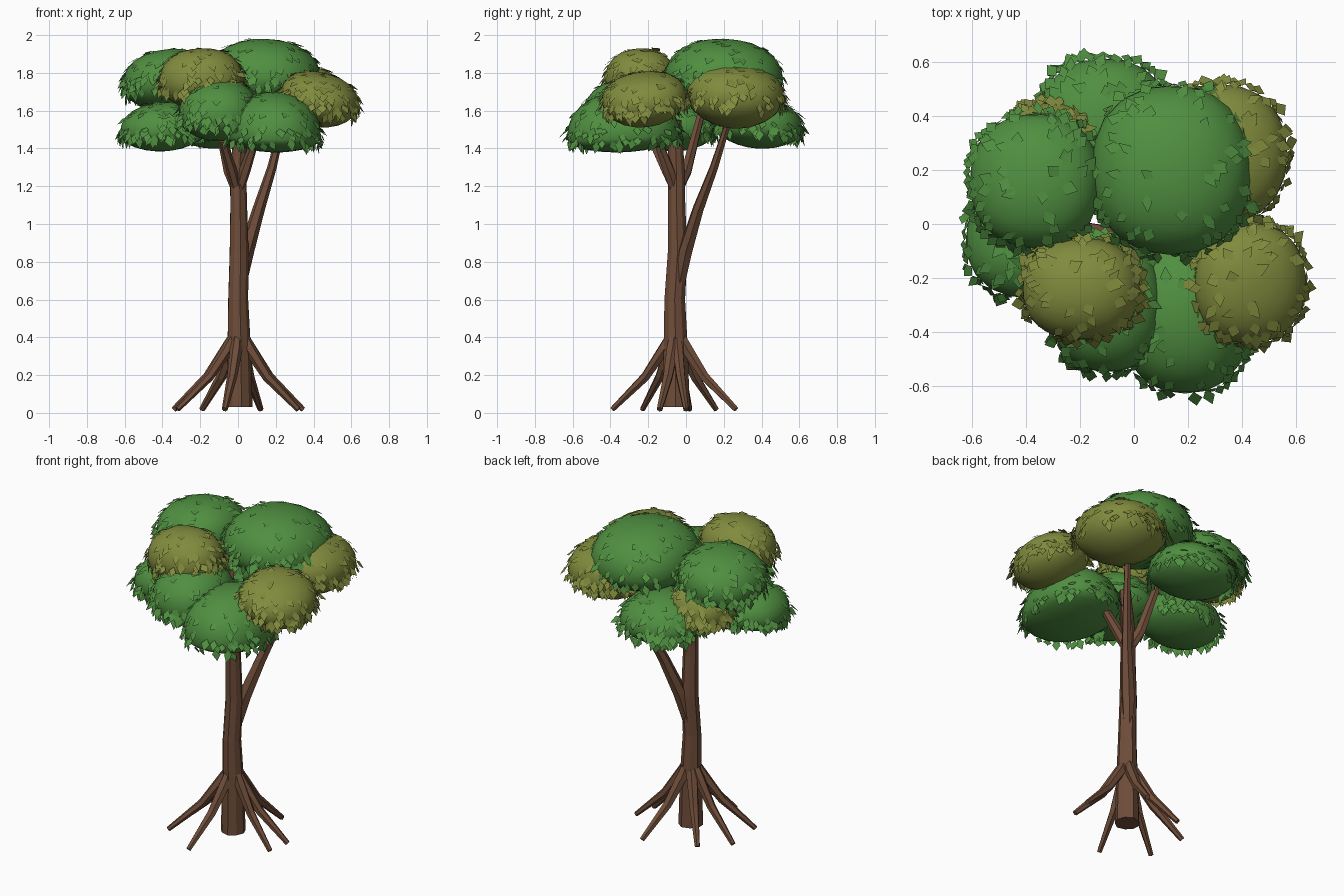
import bpy, bmesh, math, random
from mathutils import Vector, Matrix

random.seed(7)
cube = bpy.data.objects.get("Cube")
if cube:
    bpy.data.objects.remove(cube)


def material(name, rgb):
    m = bpy.data.materials.new(name)
    m.use_nodes = True
    m.diffuse_color = (*rgb, 1)
    bsdf = m.node_tree.nodes["Principled BSDF"]
    bsdf.inputs["Base Color"].default_value = (*rgb, 1)
    bsdf.inputs["Roughness"].default_value = 0.9
    return m


BARK = material("bark_brown", (0.16, 0.075, 0.042))
GREEN = material("leaf_green", (0.08, 0.275, 0.052))
OLIVE = material("leaf_olive", (0.22, 0.26, 0.047))


def finish(bm, name, mat, smooth=False):
    mesh = bpy.data.meshes.new(name)
    bm.to_mesh(mesh)
    bm.free()
    mesh.materials.append(mat)
    mesh.polygons.foreach_set("use_smooth", [smooth] * len(mesh.polygons))
    ob = bpy.data.objects.new(name, mesh)
    bpy.context.collection.objects.link(ob)


def limb(name, stops, sides=6, rough=0.1):
    """Faceted tapering tube through (x, y, z, radius) stops."""
    bm = bmesh.new()
    pts = [Vector(s[:3]) for s in stops]
    ridge = [1 + random.uniform(-rough, rough) for _ in range(sides)]
    rings = []
    for i, p in enumerate(pts):
        along = pts[min(i + 1, len(pts) - 1)] - pts[max(i - 1, 0)]
        turn = Vector((0, 0, 1)).rotation_difference(along)
        ring = []
        for k in range(sides):
            a = math.tau * k / sides
            r = stops[i][3] * ridge[k]
            ring.append(bm.verts.new(p + turn @ Vector((r * math.cos(a), r * math.sin(a), 0))))
        rings.append(ring)
    for lo, hi in zip(rings, rings[1:]):
        for k in range(sides):
            n = (k + 1) % sides
            bm.faces.new((lo[k], lo[n], hi[n], hi[k]))
    bm.faces.new(rings[0][::-1])
    bm.faces.new(rings[-1])
    finish(bm, name, BARK)


# Trunk
limb("trunk", [(0.005, -0.055, 0.03, 0.074), (0.005, -0.055, 0.35, 0.064),
               (0, -0.06, 0.6, 0.055), (0.005, -0.045, 0.85, 0.052),
               (0.003, -0.05, 1.1, 0.046), (0, -0.05, 1.26, 0.045),
               (0.015, -0.06, 1.55, 0.035)], 9, 0.06)

# Side bough and the forks under the crown
limb("side_bough", [(0.005, -0.04, 0.66, 0.035), (0.045, 0, 0.86, 0.042),
                    (0.11, 0.067, 1.08, 0.033), (0.18, 0.15, 1.3, 0.025),
                    (0.245, 0.235, 1.57, 0.018)])
for i, (x, y, z) in enumerate([(0.09, -0.15, 1.44), (-0.08, -0.18, 1.44), (-0.11, 0.08, 1.58)]):
    limb(f"fork_branch_{i + 1}", [(0, -0.05, 1.16, 0.026),
                                  (x * 0.4, -0.05 + (y + 0.05) * 0.4, 1.28, 0.031),
                                  (x, y, z, 0.022)])

# Splayed roots, from tip up to the trunk
for i, (x, y) in enumerate([(-0.32, -0.23), (-0.07, -0.39), (0.32, -0.14), (0.345, 0),
                            (0.12, 0.265), (-0.19, 0.16), (-0.34, 0.02)]):
    base, tip = Vector((0.005, -0.055)), Vector((x, y))
    stops = []
    for t, z, r in [(1, 0.018, 0.015), (0.48, 0.19, 0.026),
                    (0.18, 0.34, 0.033), (0.08, 0.41, 0.024)]:
        p = base.lerp(tip, t)
        stops.append((p.x, p.y, z, r))
    limb(f"root_{i + 1}", stops)


class Clump:
    """Leaf mass: boxy dome above, narrowing cup below, leaning outward."""

    def __init__(self, centre, size, up, down, lean):
        self.centre, self.size, self.up, self.down = Vector(centre), size, up, down
        out = Vector((centre[0], centre[1], 0)).normalized()
        self.turn = Matrix.Rotation(math.radians(lean), 3, Vector((-out.y, out.x, 0)))

    def point(self, d):
        q = d / sum(abs(c) ** 2.25 for c in d) ** (1 / 2.25)
        h = self.up
        if q.z < 0:
            h = self.down
            q.xy *= 1 - 0.22 * q.z * q.z
        return self.centre + self.turn @ Vector((q.x * self.size[0], q.y * self.size[1], q.z * h))

    def normal(self, d):
        h = self.up if d.z > 0 else self.down
        n = Vector((d.x / self.size[0], d.y / self.size[1], d.z / h))
        return (self.turn @ n).normalized()


def foliage(name, mat, clump):
    # Smooth leaf mass
    bm = bmesh.new()
    bmesh.ops.create_icosphere(bm, subdivisions=3, radius=1)
    for v in bm.verts:
        v.co = clump.point(v.co.normalized())
    finish(bm, name, mat, True)

    # Loose leaves: sparse on the dome, a hanging fringe round the rim
    bm = bmesh.new()
    for i in range(165):
        rim = i < 105
        z = random.uniform(-0.25, 0.25) if rim else random.uniform(0.2, 0.97)
        a = random.uniform(0, math.tau)
        r = math.sqrt(1 - z * z)
        d = Vector((r * math.cos(a), r * math.sin(a), z))
        p, n = clump.point(d), clump.normal(d)
        fall = Vector((random.uniform(-0.4, 0.4), random.uniform(-0.4, 0.4), -1))
        fall = (fall - n * fall.dot(n)).normalized()
        side = n.cross(fall)
        fall = (fall + n * (random.uniform(0.1, 0.8) if rim else 0.12)).normalized()
        length = random.uniform(0.045, 0.075)
        half = random.uniform(0.017, 0.028)
        corners = (p - n * 0.002, p + fall * length * 0.45 + side * half, p + fall * length,
                   p + fall * length * 0.4 - side * half)
        bm.faces.new([bm.verts.new(c) for c in corners])
    finish(bm, name + "_leaves", mat)


# Crown: centre, horizontal half sizes, height above and below the rim, lean
CROWN = [
    ("top_clump", GREEN, (0.14, 0.2, 1.76), (0.3, 0.315), 0.22, 0.16, 3),
    ("left_upper_clump", GREEN, (-0.365, 0.16, 1.75), (0.245, 0.25), 0.175, 0.15, 8),
    ("front_upper_olive_clump", OLIVE, (-0.195, -0.24, 1.76), (0.22, 0.19), 0.17, 0.16, 5),
    ("front_middle_clump", GREEN, (-0.1, -0.3, 1.57), (0.215, 0.25), 0.2, 0.13, 5),
    ("right_front_olive_clump", OLIVE, (0.43, -0.22, 1.66), (0.21, 0.225), 0.14, 0.145, 15),
    ("right_back_olive_clump", OLIVE, (0.315, 0.26, 1.68), (0.255, 0.26), 0.165, 0.175, 5),
    ("front_low_clump", GREEN, (0.19, -0.33, 1.46), (0.25, 0.3), 0.24, 0.08, 3),
    ("left_low_clump", GREEN, (-0.39, -0.06, 1.49), (0.235, 0.215), 0.155, 0.105, 4),
    ("back_low_clump", GREEN, (-0.11, 0.38, 1.51), (0.245, 0.235), 0.16, 0.11, 5),
    ("back_left_olive_clump", OLIVE, (-0.31, 0.29, 1.6), (0.18, 0.16), 0.14, 0.13, 6),
]
for name, mat, centre, size, up, down, lean in CROWN:
    foliage(name, mat, Clump(centre, size, up, down, lean))
